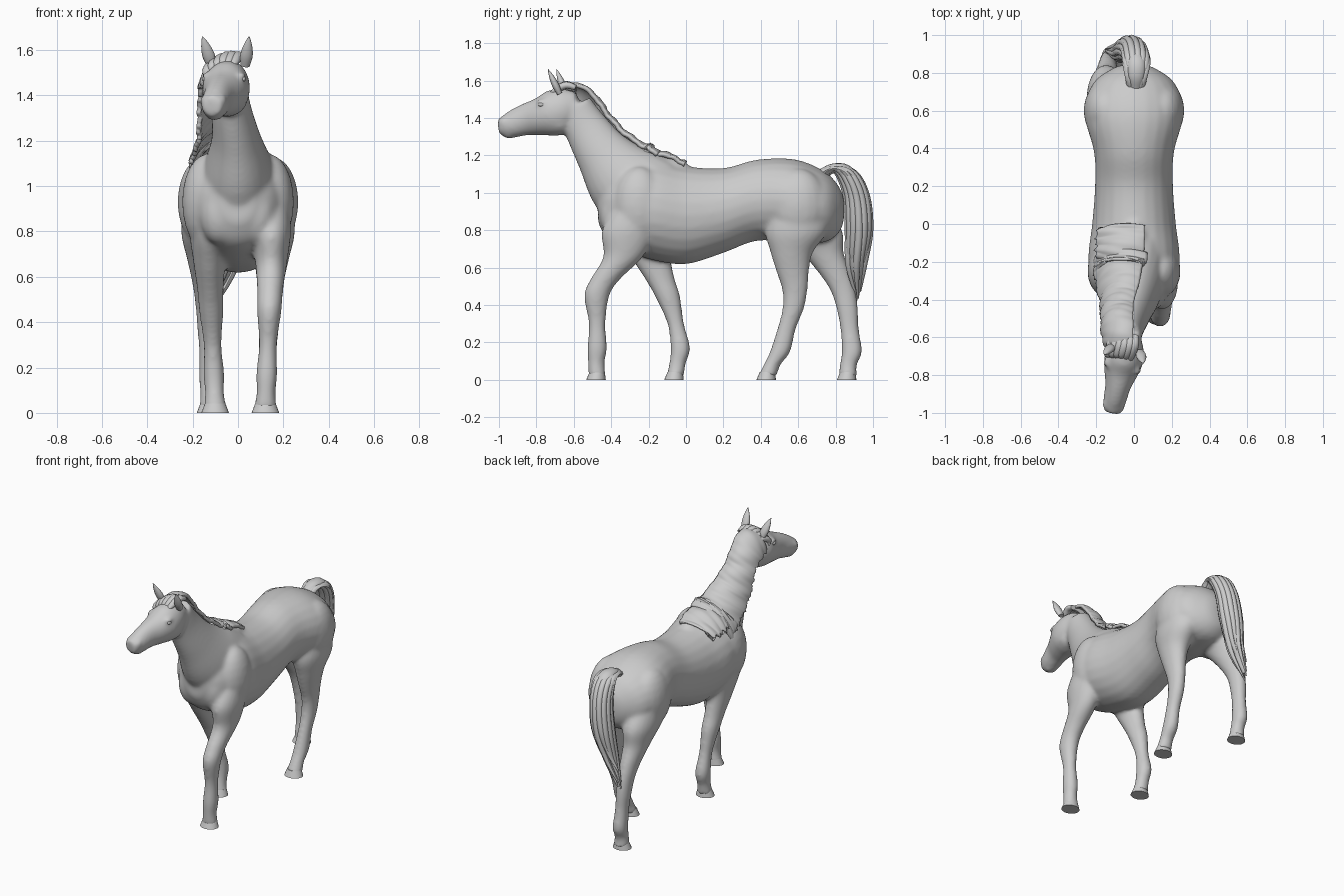
import bpy, bmesh, math, random
from mathutils import Vector

random.seed(4)
default_cube = bpy.data.objects.get("Cube")
if default_cube:
    bpy.data.objects.remove(default_cube, do_unlink=True)

coat = bpy.data.materials.new("plain grey")
coat.use_nodes = True
grey = (0.6, 0.6, 0.6, 1)
coat.diffuse_color = grey
coat.node_tree.nodes["Principled BSDF"].inputs["Base Color"].default_value = grey


def spline(rows, steps):
    """Smooth interpolation through rows of numbers."""
    result = []
    last = len(rows) - 1
    for i in range(last):
        before, start, end, after = (rows[max(0, min(last, i + k))] for k in (-1, 0, 1, 2))
        for step in range(steps):
            t = step / steps
            result.append([b + (c - a) * t / 2 + (2 * a - 5 * b + 4 * c - d) * t * t / 2
                           + (3 * (b - c) + d - a) * t * t * t / 2
                           for a, b, c, d in zip(before, start, end, after)])
    return result + [list(rows[last])]


def frames(rows, normal=None):
    """Centre, side axis, up axis and half sizes for each ring."""
    points = [Vector(row[:3]) for row in rows]
    for i, (*_, width, depth) in enumerate(rows):
        ahead = normal or points[min(i + 1, len(points) - 1)] - points[max(i - 1, 0)]
        up = Vector((1, 0, 0)).cross(ahead).normalized()
        side = ahead.cross(up).normalized()
        yield points[i], side, up, width, depth


def loft(bm, rows, normal=None, sides=24, steps=5):
    """Closed tube through rings of (x, y, z, half width, half depth)."""
    rings = []
    for centre, side, up, width, depth in frames(spline(rows, steps), normal):
        angles = [math.tau * k / sides for k in range(sides)]
        rings.append([bm.verts.new(centre + side * width * math.cos(a) + up * depth * math.sin(a))
                      for a in angles])
    for near, far in zip(rings, rings[1:]):
        for k in range(sides):
            bm.faces.new((near[k - 1], near[k], far[k], far[k - 1]))
    bm.faces.new(rings[0])
    bm.faces.new(rings[-1])


def finish(name, bm):
    bmesh.ops.recalc_face_normals(bm, faces=bm.faces)
    mesh = bpy.data.meshes.new(name)
    bm.to_mesh(mesh)
    bm.free()
    mesh.materials.append(coat)
    part = bpy.data.objects.new(name, mesh)
    bpy.context.collection.objects.link(part)
    bpy.ops.object.select_all(action='DESELECT')
    part.select_set(True)
    bpy.context.view_layer.objects.active = part
    bpy.ops.object.shade_smooth_by_angle(angle=math.radians(50))
    return part


def ball(bm, centre, size):
    verts = bmesh.ops.create_uvsphere(bm, u_segments=20, v_segments=12, radius=1)["verts"]
    bmesh.ops.scale(bm, vec=size, verts=verts)
    bmesh.ops.translate(bm, vec=centre, verts=verts)


def on_head(sign, out, y, z):
    """Point mirrored about the middle plane of the turned head."""
    turn = 0.22
    middle = -0.022 + turn * (y + 0.57)
    return Vector((middle + sign * out, y - sign * turn * out, z))


body = bmesh.new()
along_y, downward = Vector((0, 1, 0)), Vector((0, 0, -1))

# Torso from breast to rump: y, z, half width, half height
torso = [(-.47, .93, .07, .09), (-.42, .92, .15, .17), (-.32, .92, .21, .23), (-.18, .91, .242, .27),
         (0, .88, .222, .262), (.2, .905, .207, .227), (.38, .96, .212, .217), (.58, .955, .262, .224),
         (.74, .925, .22, .19), (.82, .91, .12, .12), (.845, .91, .05, .05)]
loft(body, [(0, *row) for row in torso], along_y)

# Neck from poll to withers
neck = [(-.04, -.6, 1.46, .077, .1), (-.03, -.53, 1.34, .088, .12), (-.01, -.445, 1.21, .108, .15),
        (0, -.33, 1.07, .155, .212), (0, -.2, .97, .19, .24)]
loft(body, neck)

# Head from poll to muzzle: y, z, half width, half height
head = [(-.57, 1.47, .05, .07), (-.64, 1.45, .09, .112), (-.71, 1.425, .104, .124), (-.78, 1.407, .092, .102),
        (-.86, 1.39, .068, .085), (-.94, 1.362, .06, .07), (-1, 1.352, .044, .044)]
loft(body, [(on_head(0, 0, y, z).x, y, z, w, h) for y, z, w, h in head])
ball(body, on_head(0, 0, -.68, 1.387), (.09, .085, .08))
ball(body, on_head(0, 0, -.945, 1.317), (.04, .035, .03))

# Legs: shared rings of z, half width, half depth, with a path of y for each leg
fore = [(.95, .07, .09), (.8, .085, .14), (.66, .07, .107), (.54, .058, .08), (.45, .054, .068),
        (.3, .04, .045), (.17, .047, .053), (.09, .042, .045), (.02, .052, .047)]
hind = [(.95, .09, .12), (.8, .103, .165), (.68, .078, .113), (.58, .06, .088), (.48, .049, .068),
        (.38, .045, .058), (.27, .041, .05), (.15, .046, .055), (.08, .043, .046), (.02, .052, .05)]
strides = {
    "front_left": (fore, 1, .12, (-.27, -.31, -.335, -.43, -.477, -.475, -.475, -.48, -.475)),
    "front_right": (fore, -1, .1, (-.25, -.23, -.19, -.14, -.1, -.055, -.03, -.045, -.058)),
    "hind_left": (hind, 1, .12, (.6, .59, .565, .57, .582, .573, .537, .503, .46, .435)),
    "hind_right": (hind, -1, .12, (.62, .67, .73, .79, .838, .862, .875, .887, .868, .865)),
}
for name, (rings, sign, foot, path) in strides.items():
    rows = [(sign * (foot + .04 * min(z, .7)), y, z, w, d) for (z, w, d), y in zip(rings, path)]
    loft(body, rows, downward)
    x, y = rows[-1][:2]
    hoof = bmesh.new()
    loft(hoof, [(x, y - .006 * flare, .042 * (1 - flare), .045 + .016 * flare, .041 + .011 * flare)
                for flare in (0, .4, .8, 1)], downward, steps=2)
    finish(name + "_hoof", hoof)

# Muscle masses, brow ridges and nostril rims
for sign in (-1, 1):
    ball(body, (sign * .14, -.25, .93), (.107, .14, .21))
    ball(body, (sign * .08, -.37, .88), (.09, .09, .14))
    ball(body, (sign * .15, .6, .93), (.117, .16, .2))
    ball(body, on_head(sign, .08, -.75, 1.487), (.017, .035, .015))
    ball(body, on_head(sign, .042, -.965, 1.378), (.016, .024, .026))
ball(body, (0, -.14, 1.12), (.08, .17, .075))

horse = finish("body", body)
blend = horse.modifiers.new("blend", 'REMESH')
blend.mode = 'VOXEL'
blend.voxel_size = .011
blend.use_smooth_shade = True
relax = horse.modifiers.new("relax", 'SMOOTH')
relax.factor = .5
relax.iterations = 14

# Eyes, and ears tapering to a point
for sign, label in ((1, "left"), (-1, "right")):
    eye = bmesh.new()
    ball(eye, on_head(sign, .087, -.755, 1.472), (.01, .017, .011))
    finish(label + "_eye", eye)
    ear = bmesh.new()
    base, tip = on_head(sign, .073, -.66, 1.53), on_head(sign, .103, -.715, 1.66)
    loft(ear, [(*base.lerp(tip, t), w, w * .7)
               for t, w in ((0, .02), (.3, .027), (.55, .024), (.8, .014), (1, .002))], sides=14)
    finish(label + "_ear", ear)


def drape(name, rows, start, end, strands):
    """Wavy hair sheet laid over the crest and down the right side."""
    bm = bmesh.new()
    columns = 24
    grid = []
    rings = list(frames(spline(rows, 16)))
    for i, (centre, side, up, width, depth) in enumerate(rings):
        u = i / (len(rings) - 1)
        fringe = end + .1 * math.sin(u * strands * 2) + random.uniform(-.07, .07)
        back = (rings[-1][0] - centre).normalized() * .05 * (1 - u)
        line = []
        for k in range(columns + 1):
            v = k / columns
            a = start + (fringe - start) * v
            wave = 1 + .02 * math.sin(u * strands * 6 + v * 5) + .01 * math.sin(u * strands * 15 - v * 4)
            around = side * width * math.cos(a) + up * depth * math.sin(a)
            line.append(bm.verts.new(centre + around * wave + back * v))
        grid.append(line)
    for near, far in zip(grid, grid[1:]):
        for k in range(columns):
            bm.faces.new((near[k], near[k + 1], far[k + 1], far[k]))
    thickness = finish(name, bm).modifiers.new("thickness", 'SOLIDIFY')
    thickness.thickness = .02
    thickness.offset = 0


# Mane following the neck, and its last patch over the withers
crest = [(x - .025, y, z, w + .035, d + .022) for x, y, z, w, d in neck[1:-1]]
poll = [(-.05, -.68, 1.47, .1, .1), (-.055, -.61, 1.45, .115, .137)]
drape("mane", poll + crest + [(-.01, -.22, 1.02, .195, .215)], 1.15, 2.95, 7)
drape("withers_mane", [(-.015, -.24, 1.02, .205, .21), (-.015, -.16, 1.01, .215, .205),
                       (-.015, -.06, .98, .225, .19)], 1.25, 2.5, 2)

# Forelock between the ears, swept to the right cheek
forelock = bmesh.new()
for k in range(6):
    x, sag = .005 - .024 * k, .003 * (k - 1) ** 2
    loft(forelock, [(x, -.59, 1.565 - sag, .02, .015), (x - .005, -.64, 1.578 - sag, .026, .02),
                    (x - .02, -.69, 1.555 - sag, .024, .018),
                    (x - .03, -.74 + .01 * k, 1.52 - sag, .005, .004)], sides=10)
finish("forelock", forelock)

# Tail: a core with tapered locks spread around it
tail = bmesh.new()
dock = [(.01, .73, 1.1, .035, .03), (.012, .79, 1.13, .045, .027), (.012, .86, 1.1, .055, .045),
        (0, .912, .98, .055, .052), (-.025, .925, .8, .055, .055), (-.07, .912, .62, .038, .042),
        (-.14, .92, .47, .01, .012)]
loft(tail, dock, sides=16)
locks = 13
for k in range(locks):
    a = math.tau * k / locks
    drop = random.uniform(-.05, .08)
    rows = []
    for i, (x, y, z, w, d) in enumerate(dock):
        fall = drop * (i / (len(dock) - 1)) ** 3
        rows.append((x + w * math.cos(a), y + d * math.sin(a), z + fall, w * .38, d * .4))
    loft(tail, rows, sides=8)
finish("tail", tail)
